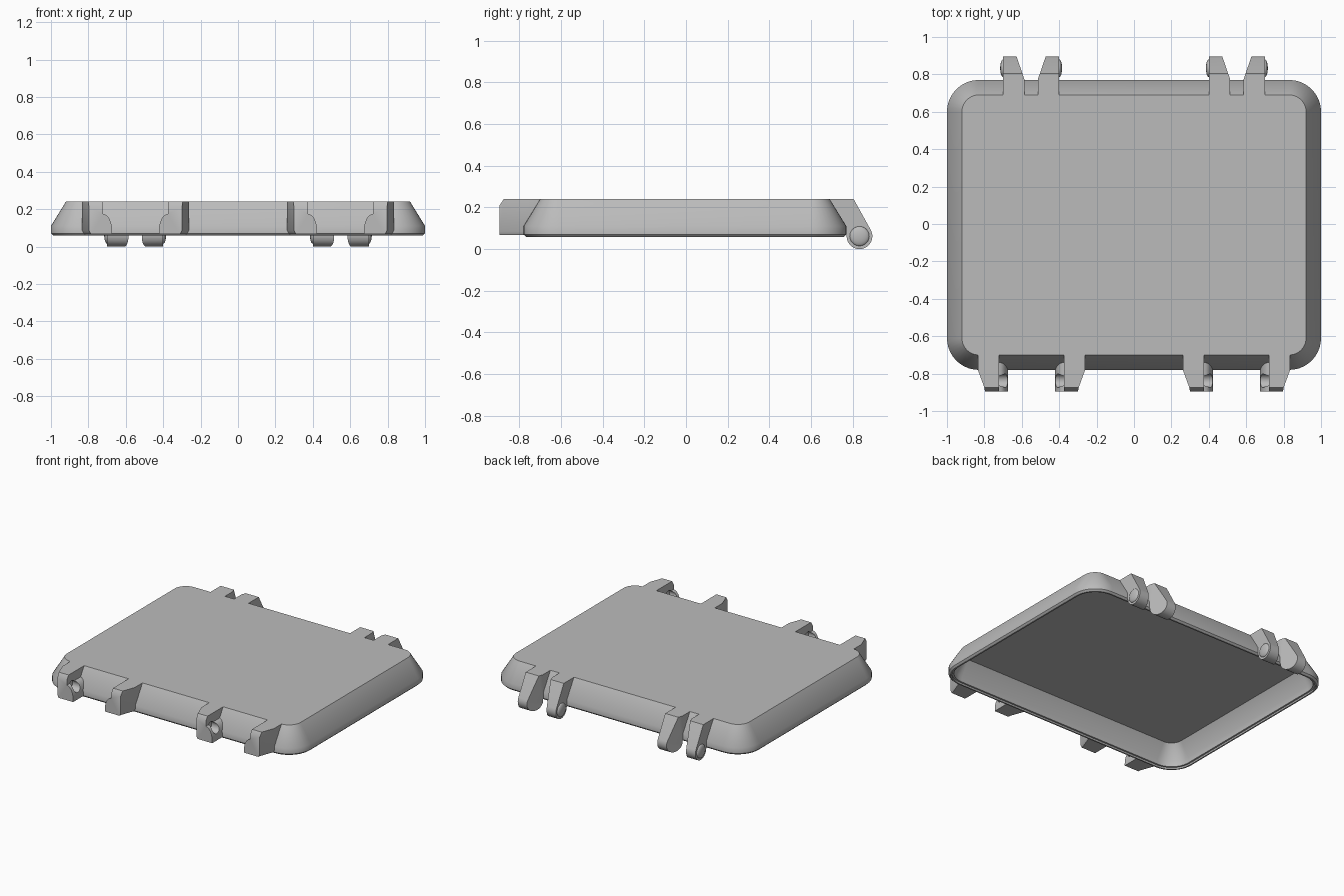
import bpy, bmesh
from math import sin, cos, pi, radians
from mathutils import Matrix

cube = bpy.data.objects.get("Cube")
if cube:
    bpy.data.objects.remove(cube)

# One grey plastic for the whole lid
GREY = (0.5, 0.5, 0.5, 1)
grey = bpy.data.materials.new("grey plastic")
grey.use_nodes = True
grey.diffuse_color = GREY
grey.node_tree.nodes["Principled BSDF"].inputs["Base Color"].default_value = GREY

TOP, BAND = 0.24, 0.11          # lid top and top of the upright band
HALF_X, HALF_Y, MID_Y = 1.0, 0.775, -0.005
SLOPE = 0.08                    # how far the walls lean in
parts = []


def finish(name, bm):
    bmesh.ops.recalc_face_normals(bm, faces=bm.faces)
    mesh = bpy.data.meshes.new(name)
    bm.to_mesh(mesh)
    bm.free()
    mesh.materials.append(grey)
    ob = bpy.data.objects.new(name, mesh)
    bpy.context.collection.objects.link(ob)
    parts.append(ob)
    return ob


def loft(rings):
    """Skin closed rings of equal length and cap both ends."""
    bm = bmesh.new()
    loops = [[bm.verts.new(p) for p in ring] for ring in rings]
    for a, b in zip(loops, loops[1:]):
        for i in range(len(a)):
            j = (i + 1) % len(a)
            bm.faces.new((a[i], a[j], b[j], b[i]))
    bm.faces.new(loops[0])
    bm.faces.new(loops[-1])
    return bm


def rounded_ring(inset, z, radius, steps=10):
    pts = []
    hx, hy = HALF_X - inset - radius, HALF_Y - inset - radius
    for q, (sx, sy) in enumerate([(1, 1), (-1, 1), (-1, -1), (1, -1)]):
        for k in range(steps + 1):
            a = (q + k / steps) * pi / 2
            pts.append((sx * hx + radius * cos(a), MID_Y + sy * hy + radius * sin(a), z))
    return pts


def wall_y(z):
    """Inset of the outer wall at height z."""
    return SLOPE * max(0, (z - BAND) / (TOP - BAND))


# Hollow lid shell: top, leaning wall, band, rim with a lip, inner wall, ceiling
finish("lid_shell", loft([rounded_ring(*r) for r in [
    (SLOPE, TOP, 0.09), (0, BAND, 0.17), (0, 0.07, 0.17), (0.012, 0.058, 0.16),
    (0.022, 0.058, 0.15), (0.022, 0.07, 0.15), (0.034, 0.07, 0.14),
    (0.036, BAND, 0.14), (0.096, 0.21, 0.08)]]))


# Hinge arms: side profile extruded across, inner face tapering to the tip
def hinge_arm(name, outer_x, inward):
    cy, cz, r = 0.833, 0.062, 0.062
    back = MID_Y + HALF_Y
    profile = [(back - SLOPE - 0.004, TOP), (0.805, TOP)]
    for k in range(17):
        a = radians(28 - k * 208 / 16)
        profile.append((cy + r * cos(a), cz + r * sin(a)))
    profile += [(back - 0.008, BAND)]
    width = 0.114
    bm = loft([[(outer_x + inward * w, y, z) for y, z in profile] for w in (0, width)])
    bmesh.ops.bisect_plane(bm, geom=bm.verts[:] + bm.edges[:] + bm.faces[:],
                           plane_co=(0, back + 0.004, 0), plane_no=(0, 1, 0))
    for v in bm.verts:
        if abs(v.co.x - outer_x) > width / 2:
            v.co.x -= inward * 0.345 * max(0, v.co.y - back - 0.004)
    finish(name, bm)
    # Rounded pivot stud on the outer face
    bm = bmesh.new()
    bmesh.ops.create_uvsphere(bm, u_segments=24, v_segments=12, radius=0.047,
                              matrix=Matrix.Translation((outer_x, cy, cz))
                              @ Matrix.Diagonal((0.33, 1, 1, 1)))
    finish(name + "_stud", bm)


# Latch ears: flared cross-section lofted forward, with a pivot recess inside
def latch_ear(name, centre, side):
    front = MID_Y - HALF_Y
    flare = [(0.125 + 0.05 * (1 - cos(k * pi / 12)), 0.085 + 0.09 * sin(k * pi / 12))
             for k in range(7)]
    section = [(0.285, TOP), (0.285, 0.085), (0.275, 0.068), (0.125, 0.068)] + flare
    section.append((0.175, TOP))

    def ring(depth, taper, ceiling):
        pts = []
        for u, z in section:
            y = front - depth if depth > 0 else front + wall_y(z) + 0.006
            if u > 0.2:
                u -= taper
            pts.append((centre + side * u, y, min(z, ceiling)))
        return pts

    ear = finish(name, loft([ring(0, 0, TOP), ring(0.005, 0, TOP),
                             ring(0.095, 0.033, TOP), ring(0.115, 0.036, 0.21)]))
    bm = bmesh.new()
    bmesh.ops.create_cone(bm, cap_ends=True, segments=24, radius1=0.036, radius2=0.036,
                          depth=0.1, matrix=Matrix.Translation(
                              (centre + side * 0.145, front - 0.058, 0.15))
                          @ Matrix.Rotation(pi / 2, 4, 'Y'))
    cutter = finish(name + "_cutter", bm)
    parts.remove(cutter)
    cutter.hide_render = True
    cutter.hide_set(True)
    cut = ear.modifiers.new("pivot recess", 'BOOLEAN')
    cut.operation = 'DIFFERENCE'
    cut.solver = 'EXACT'
    cut.object = cutter
    # Bake the recess, then drop the cutter
    graph = bpy.context.evaluated_depsgraph_get()
    baked = bpy.data.meshes.new_from_object(ear.evaluated_get(graph))
    ear.modifiers.clear()
    ear.data = baked
    bpy.data.objects.remove(cutter)


for label, sign in (("left", 1), ("right", -1)):
    hinge_arm(f"{label}_hinge_arm_outer", sign * 0.70, -sign)
    hinge_arm(f"{label}_hinge_arm_inner", sign * 0.40, sign)
    latch_ear(f"{label}_latch_ear_outer", sign * 0.548, sign)
    latch_ear(f"{label}_latch_ear_inner", sign * 0.548, -sign)

# Smooth the rounded areas, keep hard edges crisp
bpy.ops.object.select_all(action='DESELECT')
for ob in parts:
    ob.select_set(True)
bpy.context.view_layer.objects.active = parts[0]
bpy.ops.object.shade_smooth_by_angle(angle=radians(35))
